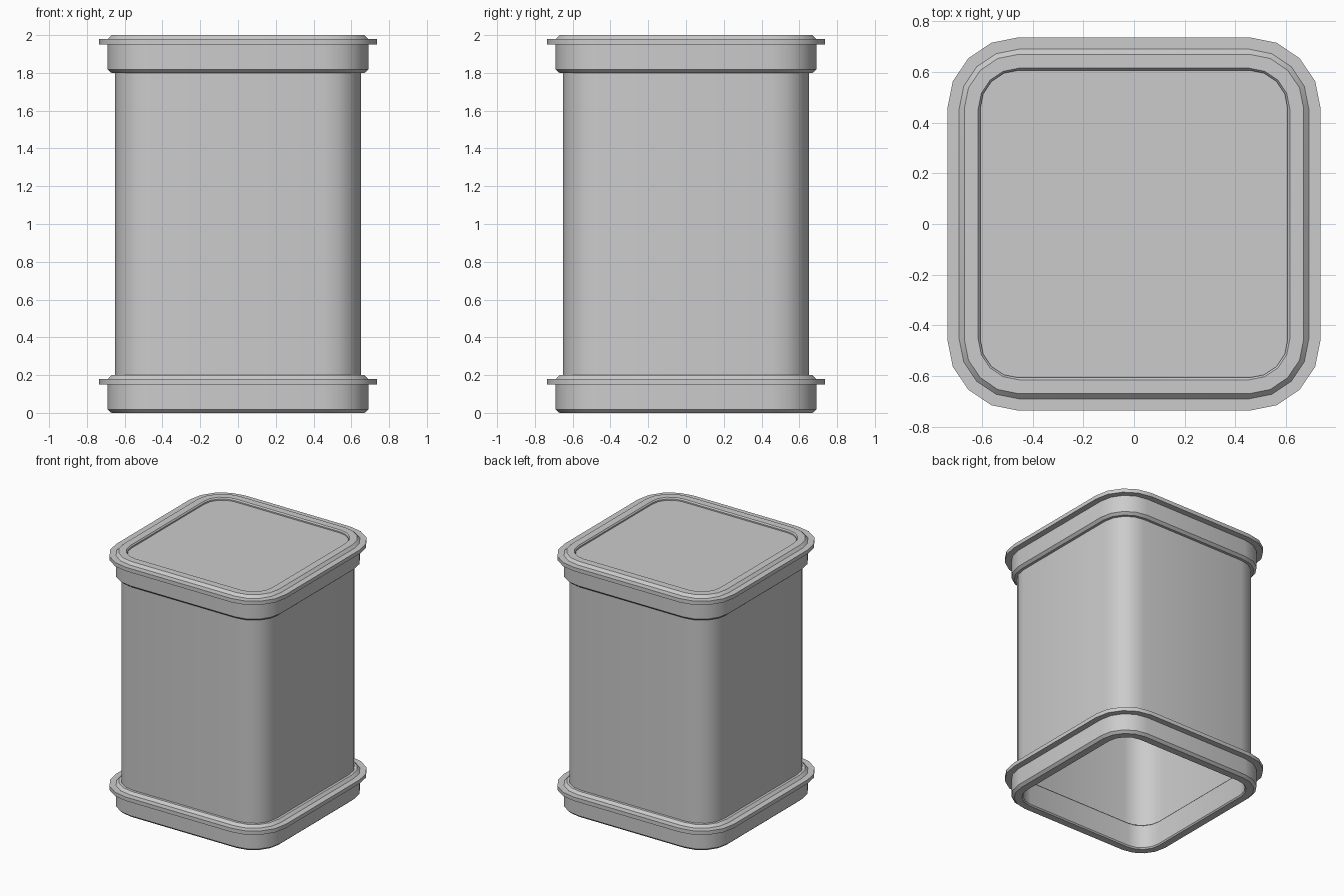
import bpy, bmesh, math

if "Cube" in bpy.data.objects:
    bpy.data.objects.remove(bpy.data.objects["Cube"])

CENTRE = 0.455   # corner arc centre shared by every outline
STEPS = 4        # segments per rounded corner


def outline(half, z):
    """Rounded square loop with concentric corners."""
    r = half - CENTRE
    pts = []
    for q, (sx, sy) in enumerate([(1, 1), (-1, 1), (-1, -1), (1, -1)]):
        for i in range(STEPS + 1):
            a = math.pi / 2 * (q + i / STEPS)
            pts.append((sx * CENTRE + r * math.cos(a), sy * CENTRE + r * math.sin(a), z))
    return pts


def sweep(name, profile, closed=False, cap=False):
    """Skin a (half width, z) profile around the rounded square."""
    bm = bmesh.new()
    loops = [[bm.verts.new(p) for p in outline(h, z)] for h, z in profile]
    pairs = list(zip(loops, loops[1:]))
    if closed:
        pairs.append((loops[-1], loops[0]))
    for a, b in pairs:
        n = len(a)
        for i in range(n):
            j = (i + 1) % n
            bm.faces.new((a[i], a[j], b[j], b[i]))
    if cap:
        bm.faces.new(loops[-1])
    bmesh.ops.recalc_face_normals(bm, faces=bm.faces)
    mesh = bpy.data.meshes.new(name)
    bm.to_mesh(mesh)
    bm.free()
    ob = bpy.data.objects.new(name, mesh)
    bpy.context.collection.objects.link(ob)
    bpy.ops.object.select_all(action='DESELECT')
    ob.select_set(True)
    bpy.context.view_layer.objects.active = ob
    bpy.ops.object.shade_smooth_by_angle(angle=math.radians(30))
    return ob


# Hollow body, open below, with the recessed lid panel on top
sweep("body", [(0.65, 0.1), (0.65, 1.98)], cap=True)

# Identical flanged collars at the bottom and top
collar = [(0.615, 0), (0.67, 0), (0.69, 0.018), (0.69, 0.15), (0.737, 0.15),
          (0.737, 0.18), (0.69, 0.18), (0.67, 0.2), (0.615, 0.2),
          (0.607, 0.19), (0.607, 0.01)]
for name, base in (("bottom_collar", 0), ("top_collar", 1.8)):
    # the top collar reaches down to the lid panel on its inner side
    prof = [(h, z + base) for h, z in collar]
    sweep(name, prof, closed=True)
